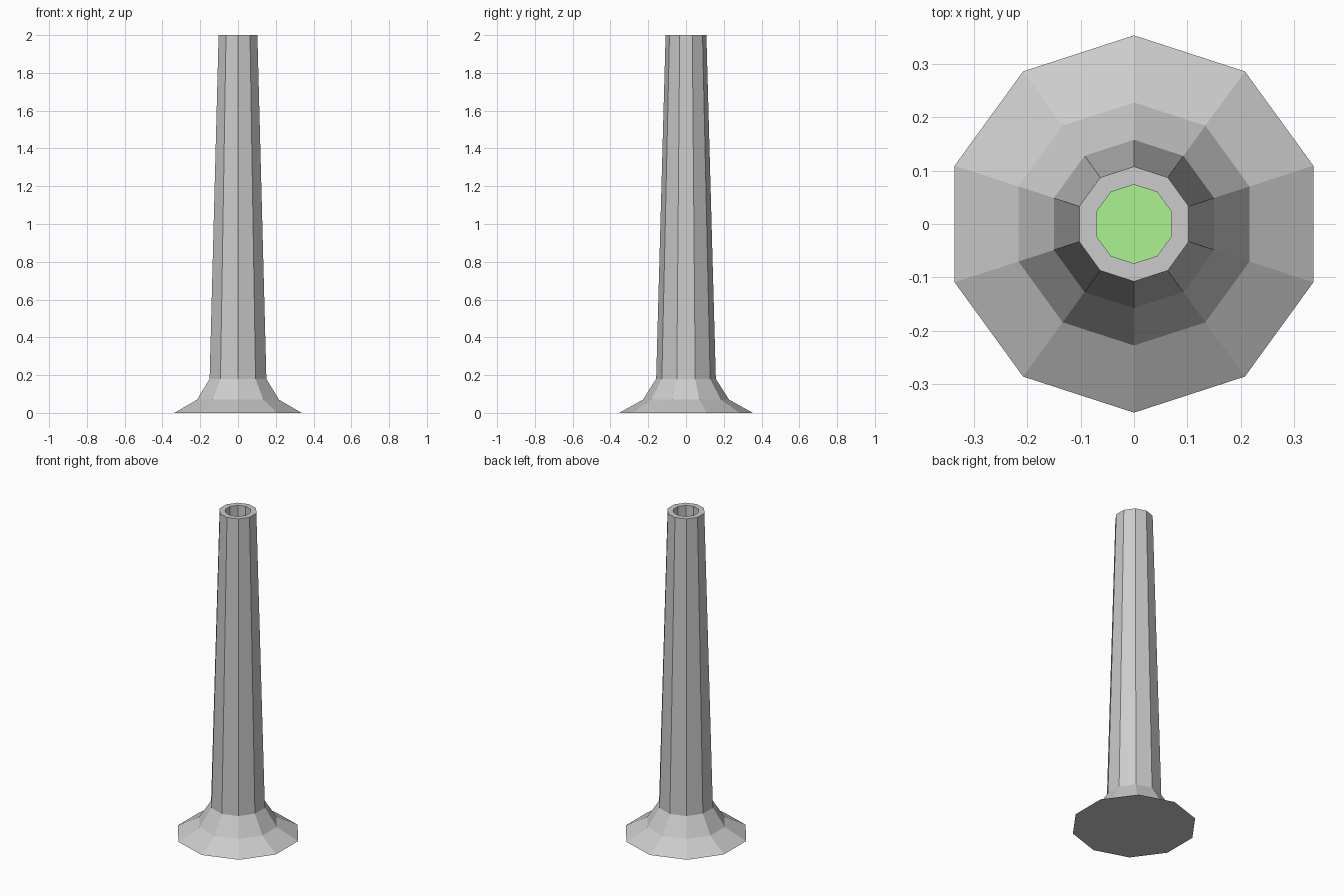
import bpy, bmesh
from math import cos, sin, pi

if "Cube" in bpy.data.objects:
    bpy.data.objects.remove(bpy.data.objects["Cube"])

SIDES = 10


def ring(bm, radius, z):
    # decagon with a corner pointing along +y
    return [bm.verts.new((radius * cos(pi / 2 + 2 * pi * i / SIDES),
                          radius * sin(pi / 2 + 2 * pi * i / SIDES), z))
            for i in range(SIDES)]


def finish(bm, name):
    mesh = bpy.data.meshes.new(name)
    bm.to_mesh(mesh)
    bm.free()
    obj = bpy.data.objects.new(name, mesh)
    bpy.context.collection.objects.link(obj)
    return obj


# chimney: flared foot, tapered shaft, flat rim, inner wall
PROFILE = [(0.354, 0.0), (0.228, 0.07), (0.158, 0.18),
           (0.108, 2.0), (0.074, 2.0), (0.074, 1.8)]
bm = bmesh.new()
rings = [ring(bm, r, z) for r, z in PROFILE]
for a, b in zip(rings, rings[1:]):
    for i in range(SIDES):
        j = (i + 1) % SIDES
        bm.faces.new((a[i], a[j], b[j], b[i]))
bm.faces.new(rings[0][::-1])
finish(bm, "chimney")

# green floor inside the opening
bm = bmesh.new()
bm.faces.new(ring(bm, *PROFILE[-1]))
floor = finish(bm, "chimney_floor")
green = bpy.data.materials.new("green")
green.diffuse_color = (0.40, 0.90, 0.28, 1)
green.use_nodes = True
green.node_tree.nodes["Principled BSDF"].inputs["Base Color"].default_value = green.diffuse_color
floor.data.materials.append(green)
